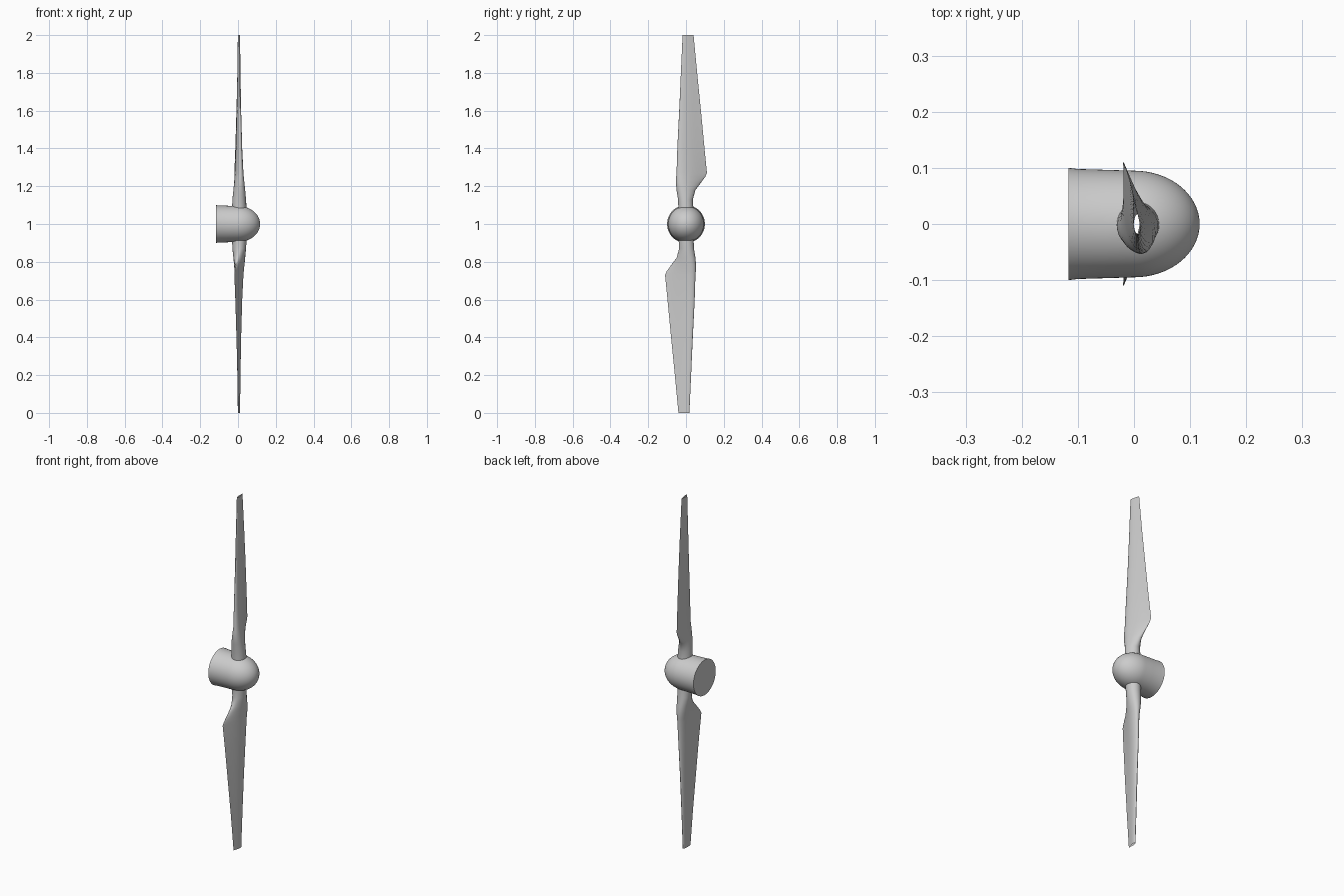
import bpy, bmesh, math
from mathutils import Matrix, Vector

cube = bpy.data.objects.get("Cube")
if cube:
    bpy.data.objects.remove(cube)

grey = bpy.data.materials.new("light_grey")
grey.use_nodes = True
grey.diffuse_color = (0.6, 0.6, 0.6, 1)
grey.node_tree.nodes["Principled BSDF"].inputs["Base Color"].default_value = (0.6, 0.6, 0.6, 1)

CENTRE = Vector((0, 0, 1))


def make_object(name, bm):
    mesh = bpy.data.meshes.new(name)
    bmesh.ops.recalc_face_normals(bm, faces=bm.faces)
    bm.to_mesh(mesh)
    bm.free()
    mesh.materials.append(grey)
    obj = bpy.data.objects.new(name, mesh)
    obj.location = CENTRE
    bpy.context.collection.objects.link(obj)
    return obj


def smooth(obj, degrees):
    bpy.ops.object.select_all(action='DESELECT')
    obj.select_set(True)
    bpy.context.view_layer.objects.active = obj
    bpy.ops.object.shade_smooth_by_angle(angle=math.radians(degrees))


def loft(bm, rings):
    for a, b in zip(rings, rings[1:]):
        for i in range(len(a)):
            j = (i + 1) % len(a)
            bm.faces.new((a[i], a[j], b[j], b[i]))


# Hub: slightly flared barrel with an elliptical nose, turned about x
def build_hub(sides=64, nose_steps=16):
    profile = [(-0.117, 0.1), (-0.1, 0.098), (-0.05, 0.0965)]
    for i in range(nose_steps):
        a = math.pi / 2 * i / nose_steps
        profile.append((0.117 * math.sin(a), 0.095 * math.cos(a)))
    bm = bmesh.new()
    rings = []
    for x, r in profile:
        rings.append([bm.verts.new((x, r * math.cos(math.tau * i / sides),
                                    r * math.sin(math.tau * i / sides))) for i in range(sides)])
    loft(bm, rings)
    bm.faces.new(rings[0])
    tip = bm.verts.new((0.117, 0, 0))
    for i in range(sides):
        bm.faces.new((rings[-1][i], rings[-1][(i + 1) % sides], tip))
    return make_object("hub", bm)


# Blade: open shell lofted from a round root to a thin twisted airfoil
# height, leading (x, y), trailing (x, y), thickness, sharpness of trailing edge
STATIONS = [
    (0.070, 0.007, -0.040, 0.007, 0.040, 0.077, 0.0),
    (0.130, 0.008, -0.042, 0.005, 0.036, 0.073, 0.1),
    (0.180, 0.014, -0.050, -0.004, 0.050, 0.062, 0.4),
    (0.220, 0.016, -0.053, -0.012, 0.080, 0.052, 0.7),
    (0.250, 0.016, -0.052, -0.017, 0.102, 0.045, 0.85),
    (0.270, 0.016, -0.050, -0.019, 0.111, 0.041, 0.9),
    (0.400, 0.013, -0.046, -0.014, 0.098, 0.030, 0.9),
    (0.600, 0.010, -0.036, -0.008, 0.079, 0.021, 0.9),
    (0.800, 0.008, -0.027, -0.003, 0.059, 0.015, 0.9),
    (1.000, 0.007, -0.018, 0.000, 0.040, 0.011, 0.9),
]


def build_blade(name, turn, sides=32):
    bm = bmesh.new()
    rings = []
    for z, lx, ly, tx, ty, thick, sharp in STATIONS:
        lead, trail = Vector((lx, ly, z)), Vector((tx, ty, z))
        chord = (trail - lead).normalized()
        across = Vector((chord.y, -chord.x, 0))
        ring = []
        for i in range(sides):
            a = math.tau * i / sides
            c = (1 - math.cos(a)) / 2
            half = thick / 2 * math.sin(a) * (1 - sharp * c) * (1 + 0.5 * sharp)
            ring.append(bm.verts.new(lead.lerp(trail, c) + across * half))
        rings.append(ring)
    loft(bm, rings)
    bm.transform(Matrix.Rotation(turn, 4, 'X'))
    smooth(make_object(name, bm), 40)


hub = build_hub()
build_blade("upper_blade", 0)
build_blade("lower_blade", math.pi)

# Bore through the hub where the hollow blade roots meet
bm = bmesh.new()
bmesh.ops.create_cone(bm, cap_ends=True, segments=32, radius1=0.036, radius2=0.036, depth=0.4,
                      matrix=Matrix.Translation((0.007, 0, 0)))
cutter = make_object("bore_cutter", bm)
bore = hub.modifiers.new("bore", 'BOOLEAN')
bore.operation = 'DIFFERENCE'
bore.solver = 'EXACT'
bore.object = cutter
bpy.context.view_layer.objects.active = hub
bpy.ops.object.modifier_apply(modifier=bore.name)
bpy.data.objects.remove(cutter)
smooth(hub, 35)
